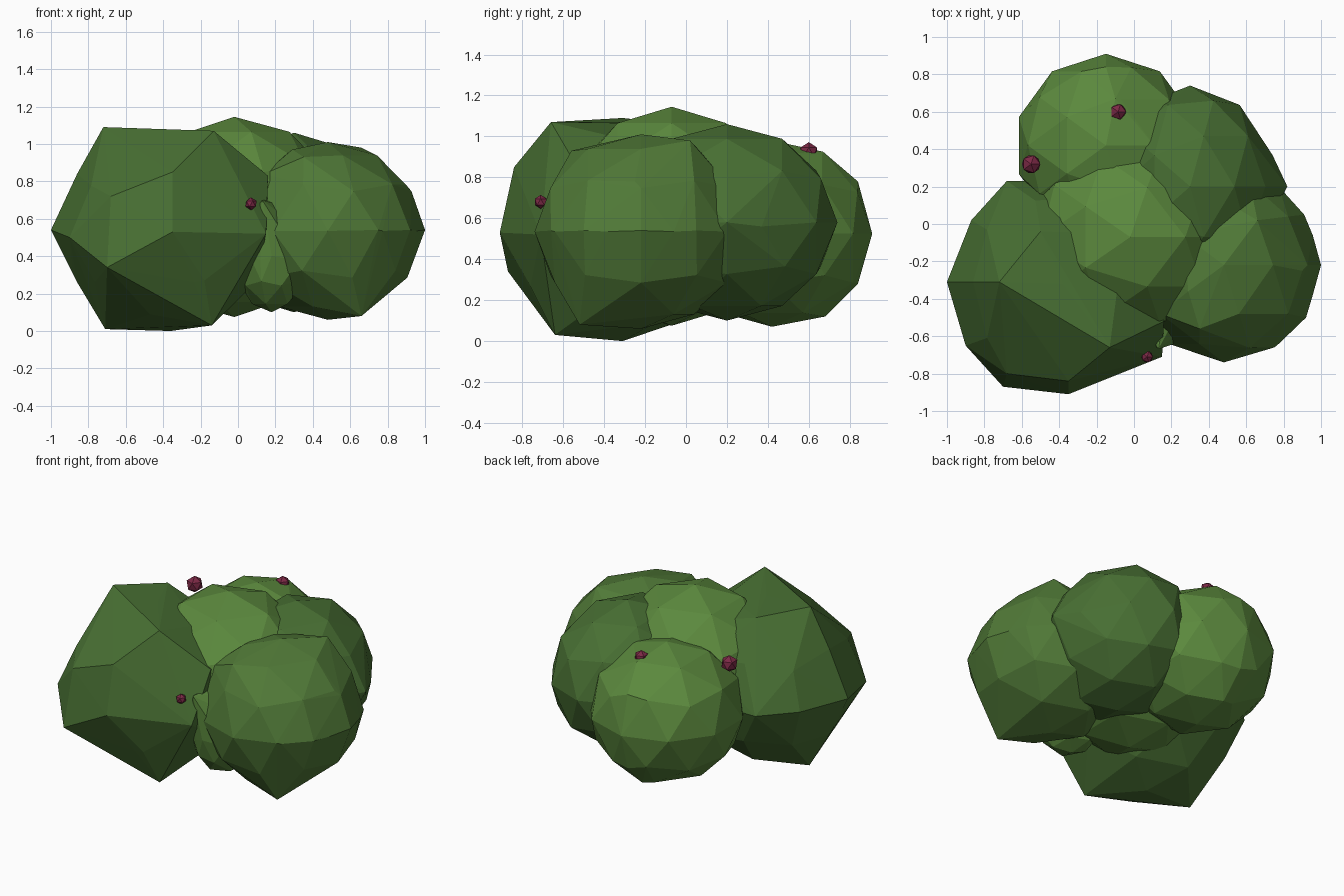
import bpy, bmesh
from mathutils import Vector


def material(name, rgb):
    m = bpy.data.materials.new(name)
    m.diffuse_color = (*rgb, 1)
    return m


dark = material("leaf_dark", (0.065, 0.16, 0.033))
mid = material("leaf_mid", (0.08, 0.19, 0.038))
light = material("leaf_light", (0.105, 0.25, 0.047))
red = material("berry_red", (0.2, 0.022, 0.06))


def blob(name, mat, centre, radii, corners=(), detail=2):
    """Faceted ball, stretched out to any extra corner points."""
    bm = bmesh.new()
    bmesh.ops.create_icosphere(bm, subdivisions=detail, radius=1)
    points = [Vector(centre) + Vector(a * b for a, b in zip(v.co, radii)) for v in bm.verts]
    bm.clear()
    for p in points + [Vector(c) for c in corners]:
        bm.verts.new(p)
    bmesh.ops.convex_hull(bm, input=bm.verts[:])
    bmesh.ops.delete(bm, geom=[v for v in bm.verts if not v.link_faces], context='VERTS')
    bmesh.ops.recalc_face_normals(bm, faces=bm.faces[:])
    mesh = bpy.data.meshes.new(name)
    bm.to_mesh(mesh)
    bm.free()
    mesh.materials.append(mat)
    ob = bpy.data.objects.new(name, mesh)
    bpy.context.collection.objects.link(ob)
    return ob


# Large front left clump with its angular top and base
blob("clump_front_left", dark, (-0.38, -0.32, 0.54), (0.56, 0.55, 0.53), [
    (-0.13, -0.66, 1.07), (-0.72, -0.31, 1.09), (-0.50, -0.04, 1.06),
    (-0.68, -0.80, 0.72), (-0.35, -0.84, 0.85), (-1.0, -0.31, 0.54),
    (-0.90, -0.65, 0.50), (-0.70, -0.87, 0.34), (-0.35, -0.91, 0.53),
    (0.15, -0.71, 0.52), (0.16, -0.52, 0.83), (-0.18, -0.76, 0.27),
    (-0.86, -0.31, 0.84), (-0.86, -0.31, 0.26), (-0.71, -0.31, 0.01),
    (-0.36, -0.31, 0.0), (-0.14, -0.64, 0.03), (-0.68, 0.23, 0.54),
    (-0.87, 0.02, 0.54)])

# Right clump
blob("clump_right", mid, (0.48, -0.22, 0.535), (0.50, 0.52, 0.475), [
    (1.0, -0.22, 0.54), (0.91, 0.05, 0.54), (0.90, -0.25, 0.78),
    (0.90, -0.25, 0.30), (0.75, -0.66, 0.54), (0.92, -0.50, 0.54),
    (0.66, -0.52, 0.08), (0.66, 0.02, 0.98), (0.29, -0.36, 0.97),
    (0.35, -0.56, 0.93), (0.14, -0.48, 0.84)])

# Back clumps
blob("clump_back_left", light, (-0.15, 0.42, 0.525), (0.49, 0.49, 0.455), [
    (-0.10, 0.67, 0.925), (-0.15, 0.84, 0.78), (-0.15, 0.84, 0.28),
    (-0.15, 0.68, 0.12)])
blob("clump_back_right", dark, (0.30, 0.20, 0.58), (0.45, 0.54, 0.48), [
    (0.82, 0.20, 0.58), (0.56, 0.61, 0.56), (0.74, 0.37, 0.56)])

# Central crown, and its lower bulge showing in the front gap
blob("clump_centre", light, (-0.02, -0.07, 0.61), (0.56, 0.53, 0.535))
blob("clump_front_gap", light, (0.18, -0.38, 0.40), (0.20, 0.26, 0.30), [
    (0.13, -0.67, 0.70), (0.33, -0.60, 0.38), (0.12, -0.62, 0.38)])

# Berries
for i, (p, r) in enumerate([((0.07, -0.71, 0.68), 0.034),
                            ((-0.55, 0.32, 0.90), 0.055),
                            ((-0.085, 0.60, 0.925), 0.047)]):
    blob("berry_%d" % (i + 1), red, p, (r, r, r), detail=1)
